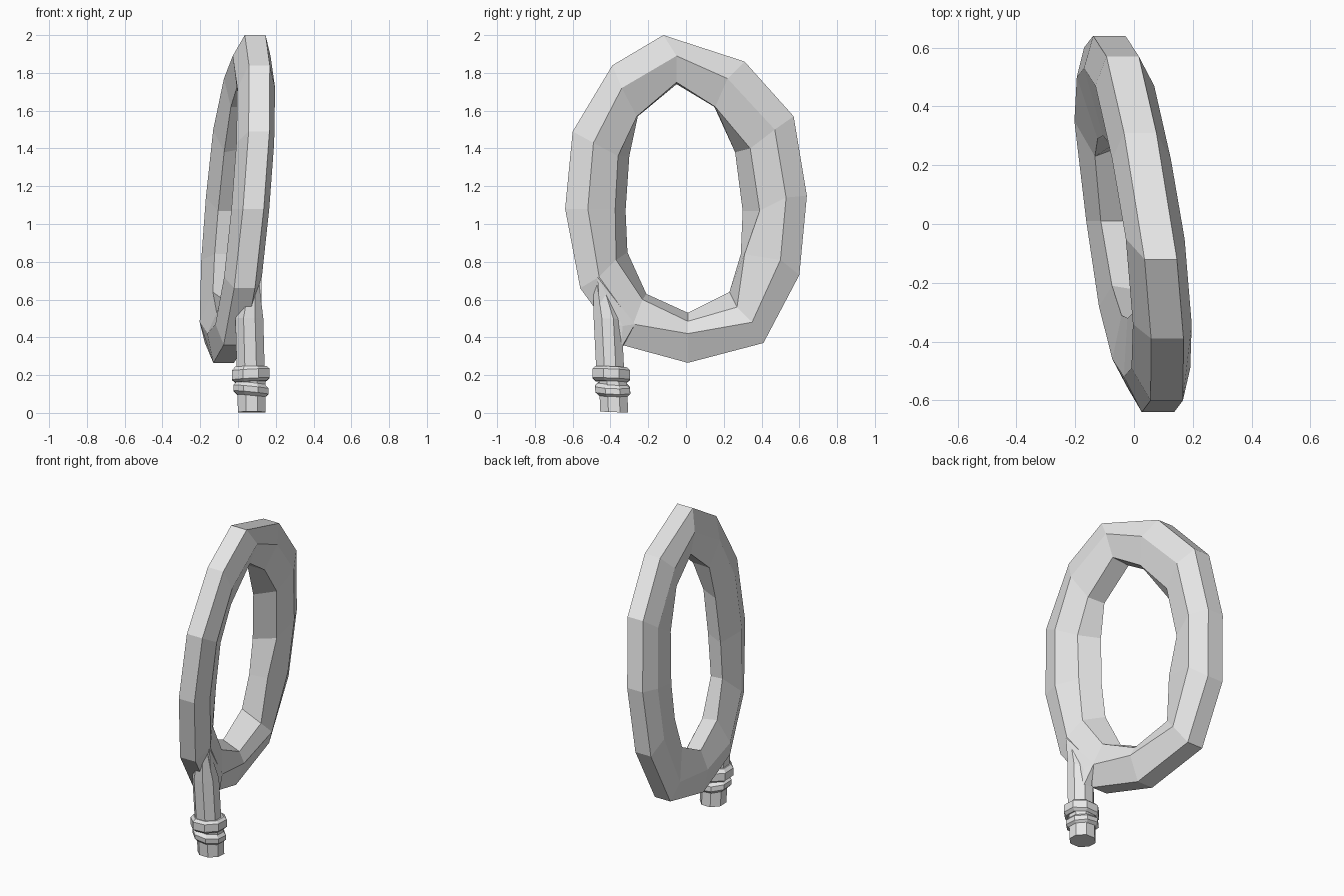
import bpy, bmesh, math

grey = bpy.data.materials.new("plain grey")
grey.diffuse_color = (0.8, 0.8, 0.8, 1)


def finish(name, bm):
    bmesh.ops.recalc_face_normals(bm, faces=bm.faces)
    mesh = bpy.data.meshes.new(name)
    bm.to_mesh(mesh)
    bm.free()
    mesh.materials.append(grey)
    obj = bpy.data.objects.new(name, mesh)
    bpy.context.collection.objects.link(obj)
    return obj


def loft(name, loops, closed):
    """Join equal-length loops of points into a skin."""
    bm = bmesh.new()
    rows = [[bm.verts.new(p) for p in loop] for loop in loops]
    n, m = len(rows), len(rows[0])
    for i in range(n if closed else n - 1):
        a, b = rows[i], rows[(i + 1) % n]
        for j in range(m):
            k = (j + 1) % m
            bm.faces.new((a[j], a[k], b[k], b[j]))
    if not closed:
        bm.faces.new(rows[0])
        bm.faces.new(rows[-1])
    return finish(name, bm)


# Oval hoop: per station the outer rim, side crease, right inner and left inner edge (y, z)
stations = [
    ((-0.12, 2.00), (-0.05, 1.89), (-0.05, 1.75), (-0.05, 1.74)),
    ((0.31, 1.86), (0.22, 1.77), (0.155, 1.62), (0.15, 1.62)),
    ((0.57, 1.57), (0.47, 1.50), (0.34, 1.40), (0.26, 1.38)),
    ((0.64, 1.15), (0.53, 1.14), (0.39, 1.07), (0.30, 1.07)),
    ((0.60, 0.73), (0.50, 0.81), (0.31, 0.84), (0.29, 0.84)),
    ((0.41, 0.37), (0.35, 0.48), (0.27, 0.56), (0.23, 0.64)),
    ((0.01, 0.265), (0.01, 0.42), (0.01, 0.485), (0.01, 0.53)),
    ((-0.34, 0.36), (-0.28, 0.47), (-0.23, 0.60), (-0.21, 0.63)),
    ((-0.56, 0.66), (-0.46, 0.72), (-0.37, 0.81), (-0.31, 0.85)),
    ((-0.64, 1.08), (-0.52, 1.08), (-0.375, 1.08), (-0.32, 1.07)),
    ((-0.60, 1.49), (-0.49, 1.43), (-0.36, 1.36), (-0.30, 1.36)),
    ((-0.39, 1.84), (-0.34, 1.72), (-0.26, 1.57), (-0.255, 1.57)),
]


def leaned(p, offset):
    """Place a point of the hoop on its leaning plane, shifted sideways."""
    y, z = p
    return (-0.134 * y + 0.086 * (z - 1.13) + offset, y, z)


loft("hoop", [
    (leaned(o, 0.055), leaned(c, 0.1), leaned(a, 0.06),
     leaned(b, -0.06), leaned(c, -0.1), leaned(o, -0.055))
    for o, c, a, b in stations], True)


def stem(name, sections, sides):
    """Loft regular polygons given as x, y, z, radius, tilt."""
    loops = []
    for x, y, z, r, tilt in sections:
        loop = []
        for i in range(sides):
            t = 2 * math.pi * (i + 0.5) / sides
            dx, dy = r * math.cos(t), r * math.sin(t)
            loop.append((x + dx, y + dy, z + tilt * dx - 0.04 * dy))
        loops.append(loop)
    return loft(name, loops, False)


# Handle stub and the shaft that merges into the hoop
stem("handle_end", [(0.073, -0.38, 0.004, 0.08, 0), (0.07, -0.39, 0.24, 0.08, 0)], 8)
stem("shaft", [(0.068, -0.40, 0.20, 0.08, 0), (0.06, -0.415, 0.50, 0.08, 0),
               (0.075, -0.455, 0.68, 0.04, 0)], 8)

# Two collars around the handle
stem("upper_collar", [(0.068, -0.395, 0.165, 0.09, 0.05), (0.068, -0.395, 0.18, 0.108, 0.05),
                      (0.068, -0.395, 0.228, 0.108, 0.05), (0.068, -0.398, 0.245, 0.09, 0.02)], 8)
stem("lower_collar", [(0.068, -0.385, 0.09, 0.08, -0.1), (0.068, -0.387, 0.108, 0.1, -0.1),
                      (0.068, -0.39, 0.138, 0.1, -0.1), (0.068, -0.39, 0.158, 0.08, -0.1)], 8)

# Web between shaft and hoop
bm = bmesh.new()
for p in [(0.125, -0.47, 0.72), (0.08, -0.27, 0.47), (0.105, -0.335, 0.46),
          (0.04, -0.34, 0.34), (0.10, -0.345, 0.34), (0.05, -0.45, 0.5), (0.125, -0.45, 0.5)]:
    bm.verts.new(p)
bmesh.ops.convex_hull(bm, input=bm.verts)
finish("shaft_web", bm)
